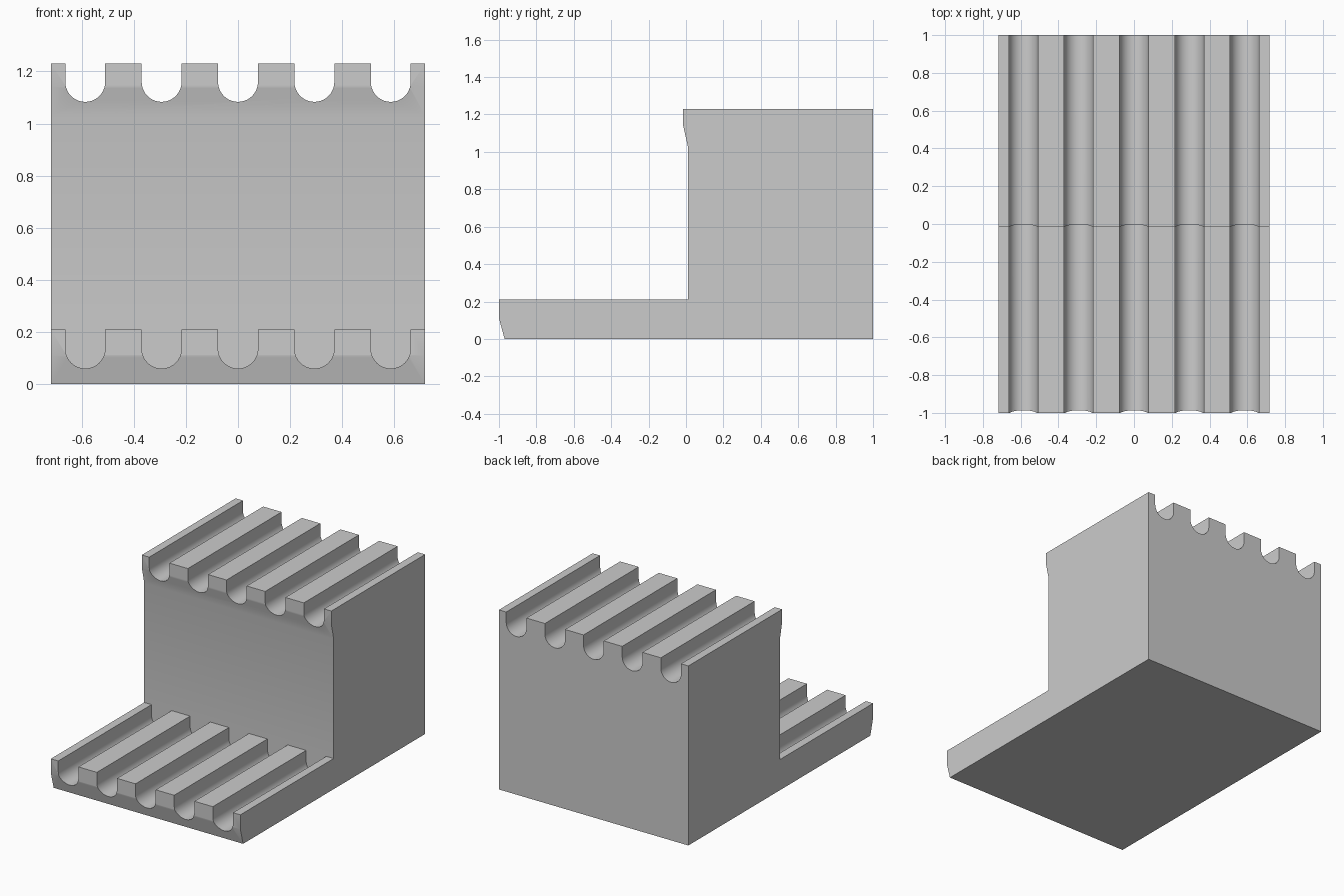
import bpy, bmesh, math

if "Cube" in bpy.data.objects:
    bpy.data.objects.remove(bpy.data.objects["Cube"], do_unlink=True)

HALF_WIDTH = 0.718
GROOVE_RADIUS = 0.0765
GROOVE_SPACING = 0.293

grey = bpy.data.materials.new("plain grey")
grey.use_nodes = True
colour = (0.6, 0.6, 0.6, 1)
grey.diffuse_color = colour
grey.node_tree.nodes["Principled BSDF"].inputs["Base Color"].default_value = colour


def extrude(name, points, direction):
    """Make a solid by extruding a closed profile along a direction."""
    bm = bmesh.new()
    face = bm.faces.new([bm.verts.new(p) for p in points])
    moved = bmesh.ops.extrude_face_region(bm, geom=[face])["geom"]
    verts = [v for v in moved if isinstance(v, bmesh.types.BMVert)]
    bmesh.ops.translate(bm, verts=verts, vec=direction)
    bmesh.ops.recalc_face_normals(bm, faces=bm.faces)
    mesh = bpy.data.meshes.new(name)
    bm.to_mesh(mesh)
    bm.free()
    mesh.materials.append(grey)
    obj = bpy.data.objects.new(name, mesh)
    bpy.context.collection.objects.link(obj)
    return obj


def groove_cutter(name, x, bottom, top, y_front, y_back):
    """Round-bottomed channel shape running front to back."""
    r, centre, steps = GROOVE_RADIUS, bottom + GROOVE_RADIUS, 20
    arc = [(x - r * math.cos(math.pi * i / steps), y_front,
            centre - r * math.sin(math.pi * i / steps)) for i in range(steps + 1)]
    outline = [(x - r, y_front, top)] + arc + [(x + r, y_front, top)]
    return extrude(name, outline, (0, y_back - y_front, 0))


# Stepped body: side outline with slanted undersides on both nosings
side = [(-0.97, 0), (1, 0), (1, 1.23), (-0.015, 1.23), (-0.015, 1.14),
        (0.01, 1.03), (0.01, 0.21), (-1, 0.21), (-1, 0.11)]
body = extrude("stepped_body", [(-HALF_WIDTH, y, z) for y, z in side],
               (2 * HALF_WIDTH, 0, 0))

# Grooves along the lower and upper treads
cutters = []
for i in range(-2, 3):
    x = i * GROOVE_SPACING
    cutters.append(groove_cutter("lower_groove_cutter", x, 0.06, 0.3, -1.1, 0.01))
    cutters.append(groove_cutter("upper_groove_cutter", x, 1.083, 1.3, -0.1, 1.1))

bpy.ops.object.select_all(action="DESELECT")
bpy.context.view_layer.objects.active = body
body.select_set(True)
for cutter in cutters:
    cutter.hide_render = True
    cut = body.modifiers.new("groove", "BOOLEAN")
    cut.operation = "DIFFERENCE"
    cut.solver = "EXACT"
    cut.object = cutter
    bpy.ops.object.modifier_apply(modifier=cut.name)
for cutter in cutters:
    bpy.data.objects.remove(cutter, do_unlink=True)

# Smooth groove floors with crisp edges
bpy.ops.object.shade_smooth_by_angle(angle=math.radians(30))
